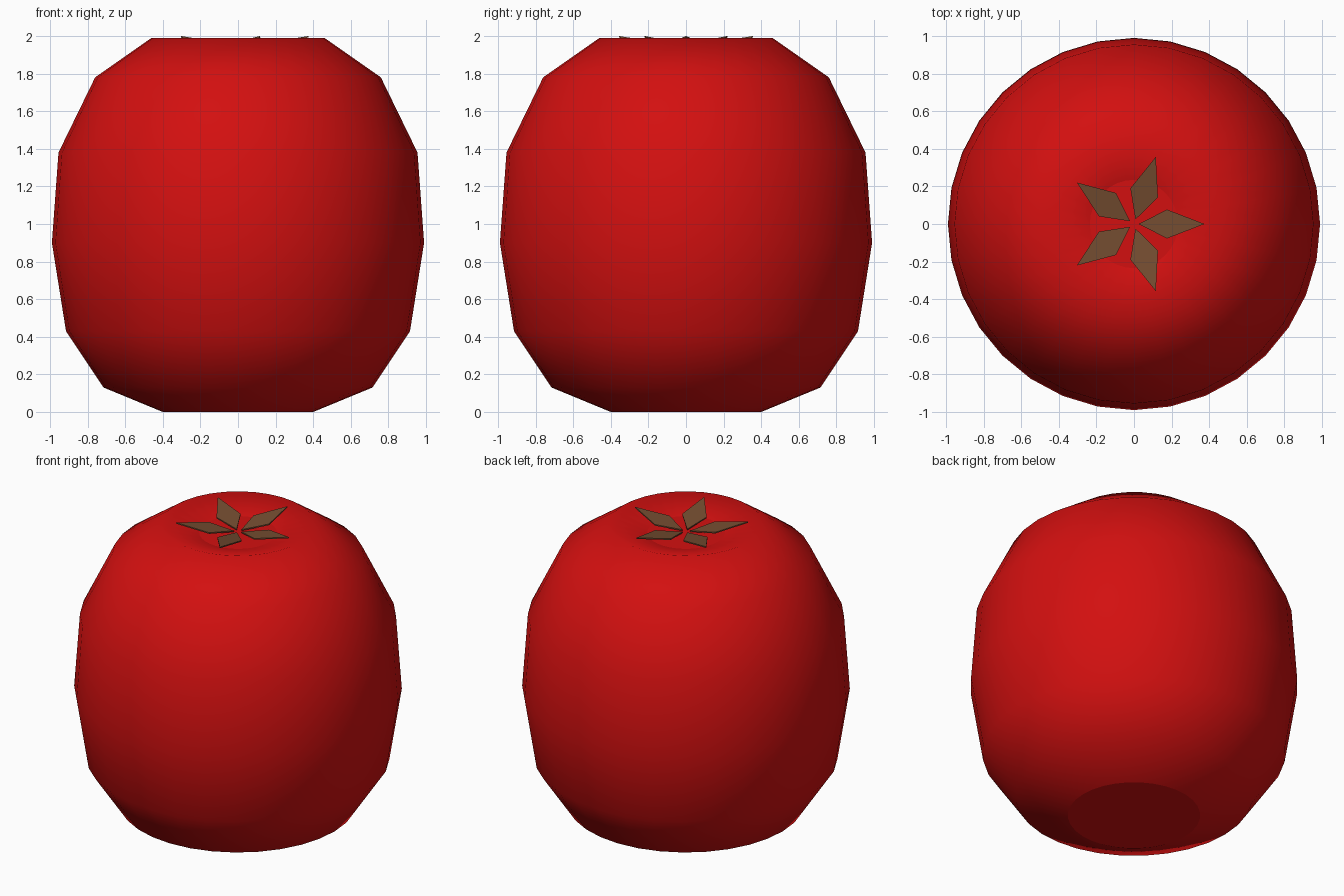
import bpy, bmesh, math
from mathutils import Matrix, Vector

if "Cube" in bpy.data.objects:
    bpy.data.objects.remove(bpy.data.objects["Cube"])


def material(name, rgb):
    m = bpy.data.materials.new(name)
    m.diffuse_color = (*rgb, 1)
    m.use_nodes = True
    m.node_tree.nodes["Principled BSDF"].inputs["Base Color"].default_value = m.diffuse_color
    return m


def finish(bm, name, mat):
    bmesh.ops.recalc_face_normals(bm, faces=bm.faces)
    mesh = bpy.data.meshes.new(name)
    bm.to_mesh(mesh)
    bm.free()
    mesh.materials.append(mat)
    obj = bpy.data.objects.new(name, mesh)
    bpy.context.collection.objects.link(obj)
    return obj


red = material("red skin", (0.65, 0.005, 0.005))
brown = material("brown leaf", (0.175, 0.073, 0.03))

# Fruit body: turned profile (radius, height), flat caps at the base and in the dimple
SIDES = 32
profile = [(0.40, 0), (0.715, 0.13), (0.915, 0.43), (0.99, 0.90), (0.955, 1.38),
           (0.76, 1.78), (0.46, 1.99), (0.235, 1.93)]
bm = bmesh.new()
rings = []
for r, z in profile:
    rings.append([bm.verts.new((r * math.cos(2 * math.pi * i / SIDES),
                                r * math.sin(2 * math.pi * i / SIDES), z))
                  for i in range(SIDES)])
for low, high in zip(rings, rings[1:]):
    for i in range(SIDES):
        j = (i + 1) % SIDES
        bm.faces.new((low[i], low[j], high[j], high[i])).smooth = True
bm.faces.new(rings[0][::-1])
bm.faces.new(rings[-1])
finish(bm, "fruit_body", red)

# Star of five thin kite-shaped leaves, tilted up toward their tips
leaf = [(0.025, 0, 1.942), (0.175, -0.077, 1.966), (0.375, 0, 2.0), (0.175, 0.077, 1.966)]
THICK = 0.008
bm = bmesh.new()
for k in range(5):
    turn = Matrix.Rotation(2 * math.pi * k / 5, 3, 'Z')
    top = [bm.verts.new(turn @ Vector(p)) for p in leaf]
    base = [bm.verts.new(v.co - Vector((0, 0, THICK))) for v in top]
    bm.faces.new(top)
    bm.faces.new(base[::-1])
    for i in range(4):
        j = (i + 1) % 4
        bm.faces.new((base[i], base[j], top[j], top[i]))
finish(bm, "leaf_star", brown)
